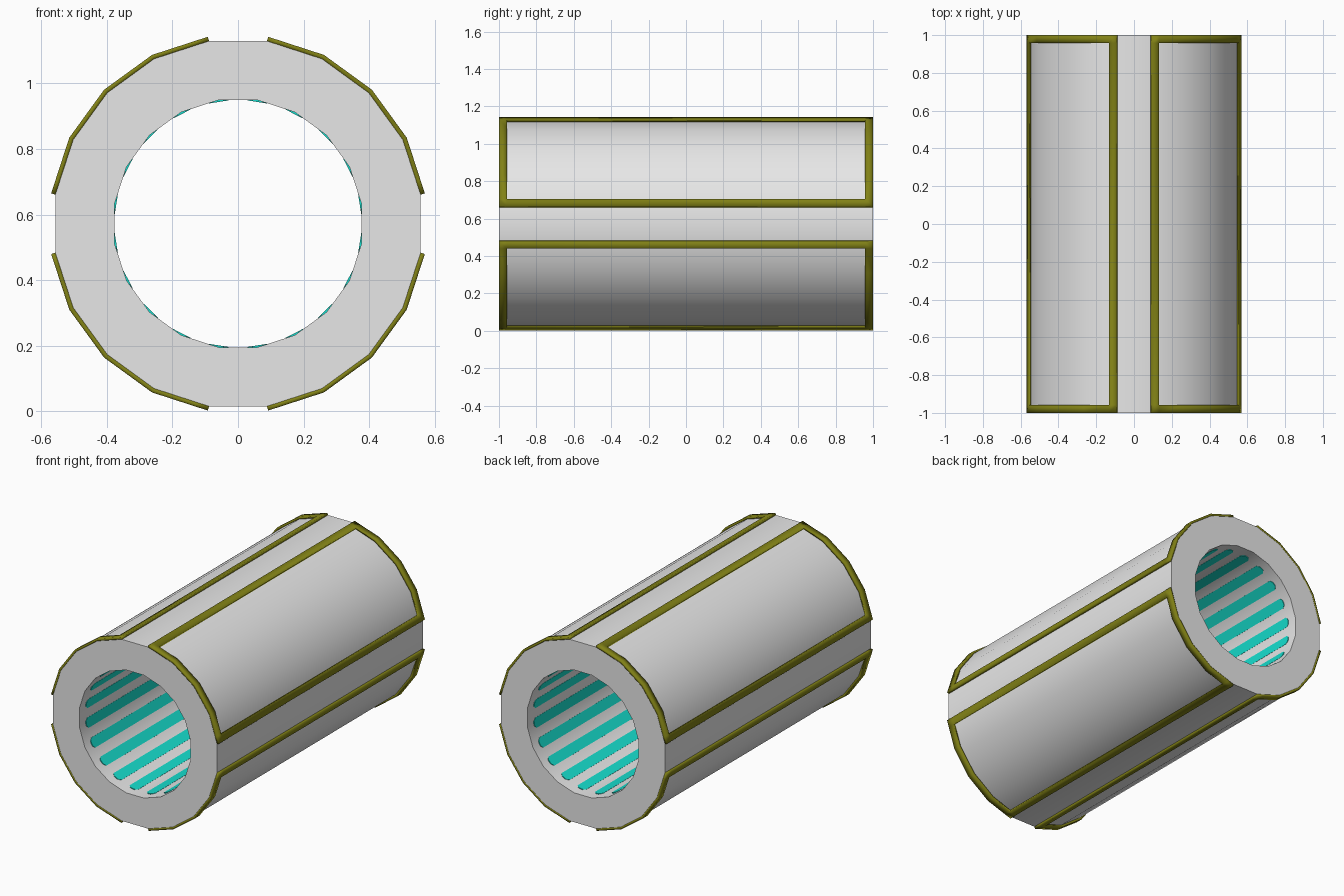
import bpy, bmesh, math
from mathutils import Vector

if "Cube" in bpy.data.objects:
    bpy.data.objects.remove(bpy.data.objects["Cube"])

CZ = 0.572            # height of the tube axis
N = 20                # sides of the tube
STEP = 2 * math.pi / N
R_OUT, R_IN = 0.5645, 0.382


def material(name, rgb):
    m = bpy.data.materials.new(name)
    m.diffuse_color = (*rgb, 1)
    m.use_nodes = True
    m.node_tree.nodes["Principled BSDF"].inputs["Base Color"].default_value = m.diffuse_color
    return m


GREY = material("light grey", (0.8, 0.8, 0.8))
OLIVE = material("olive", (0.22, 0.22, 0.008))
TEAL = material("turquoise", (0.008, 0.74, 0.62))


def polar(r, t):
    """Point (x, z) around the axis, angle measured from straight up."""
    return Vector((r * math.sin(t), r * math.cos(t)))


def finish(bm, name, mat, smooth=True):
    me = bpy.data.meshes.new(name)
    bm.to_mesh(me)
    bm.free()
    ob = bpy.data.objects.new(name, me)
    bpy.context.collection.objects.link(ob)
    me.materials.append(mat)
    if smooth:
        bpy.ops.object.select_all(action='DESELECT')
        ob.select_set(True)
        bpy.context.view_layer.objects.active = ob
        bpy.ops.object.shade_smooth_by_angle(angle=math.radians(30))
    return ob


# Tube body: rectangular section swept round the axis
bm = bmesh.new()
section = [(R_OUT, -1), (R_OUT, 1), (R_IN, 1), (R_IN, -1)]
rings = []
for i in range(N):
    t = (i + 0.5) * STEP
    ring = []
    for r, y in section:
        p = polar(r, t)
        ring.append(bm.verts.new((p.x, y, CZ + p.y)))
    rings.append(ring)
for i in range(N):
    a, b = rings[i], rings[(i + 1) % N]
    for k in range(4):
        bm.faces.new((a[k], b[k], b[(k + 1) % 4], a[(k + 1) % 4]))
bmesh.ops.recalc_face_normals(bm, faces=bm.faces)
finish(bm, "tube_body", GREY)

# Raised frames: four wrapped rectangular borders, each over four sides
BORDER, THICK = 0.042, 0.0135
for q in range(4):
    corners = [polar(R_OUT, (q * 5 + 0.5 + k) * STEP) for k in range(5)]
    start = corners[0] + (corners[1] - corners[0]).normalized() * BORDER
    end = corners[4] + (corners[3] - corners[4]).normalized() * BORDER
    prof = [corners[0], start, *corners[1:4], end, corners[4]]
    rows = [-1, -1 + BORDER, 1 - BORDER, 1]
    bm = bmesh.new()
    grid = [[bm.verts.new((p.x, y, CZ + p.y)) for y in rows] for p in prof]
    for i in range(len(prof) - 1):
        for j in range(3):
            if j == 1 and 0 < i < len(prof) - 2:
                continue            # open middle of the frame
            bm.faces.new((grid[i][j], grid[i + 1][j],
                          grid[i + 1][j + 1], grid[i][j + 1]))
    ob = finish(bm, f"panel_frame_{q + 1}", OLIVE)
    sol = ob.modifiers.new("thickness", 'SOLIDIFY')
    sol.thickness, sol.offset, sol.use_even_offset = THICK, 1, True

# Inner stripes: thin plates across each inner corner, with clipped ends
HW, HL, CUT = 0.03, 0.94, 0.015
outline = [(-HW, -HL + CUT), (-HW + CUT, -HL), (HW - CUT, -HL), (HW, -HL + CUT),
           (HW, HL - CUT), (HW - CUT, HL), (-HW + CUT, HL), (-HW, HL - CUT)]
for i in range(N):
    t = (i + 0.5) * STEP
    out, tan = polar(1, t), polar(1, t + math.pi / 2)
    bm = bmesh.new()
    layers = []
    for r in (0.3762, 0.384):
        layer = []
        for u, y in outline:
            p = out * r + tan * u
            layer.append(bm.verts.new((p.x, y, CZ + p.y)))
        layers.append(layer)
    a, b = layers
    bm.faces.new(a)
    bm.faces.new(b)
    for k in range(8):
        n = (k + 1) % 8
        bm.faces.new((a[k], a[n], b[n], b[k]))
    bmesh.ops.recalc_face_normals(bm, faces=bm.faces)
    finish(bm, f"inner_stripe_{i + 1}", TEAL, smooth=False)
